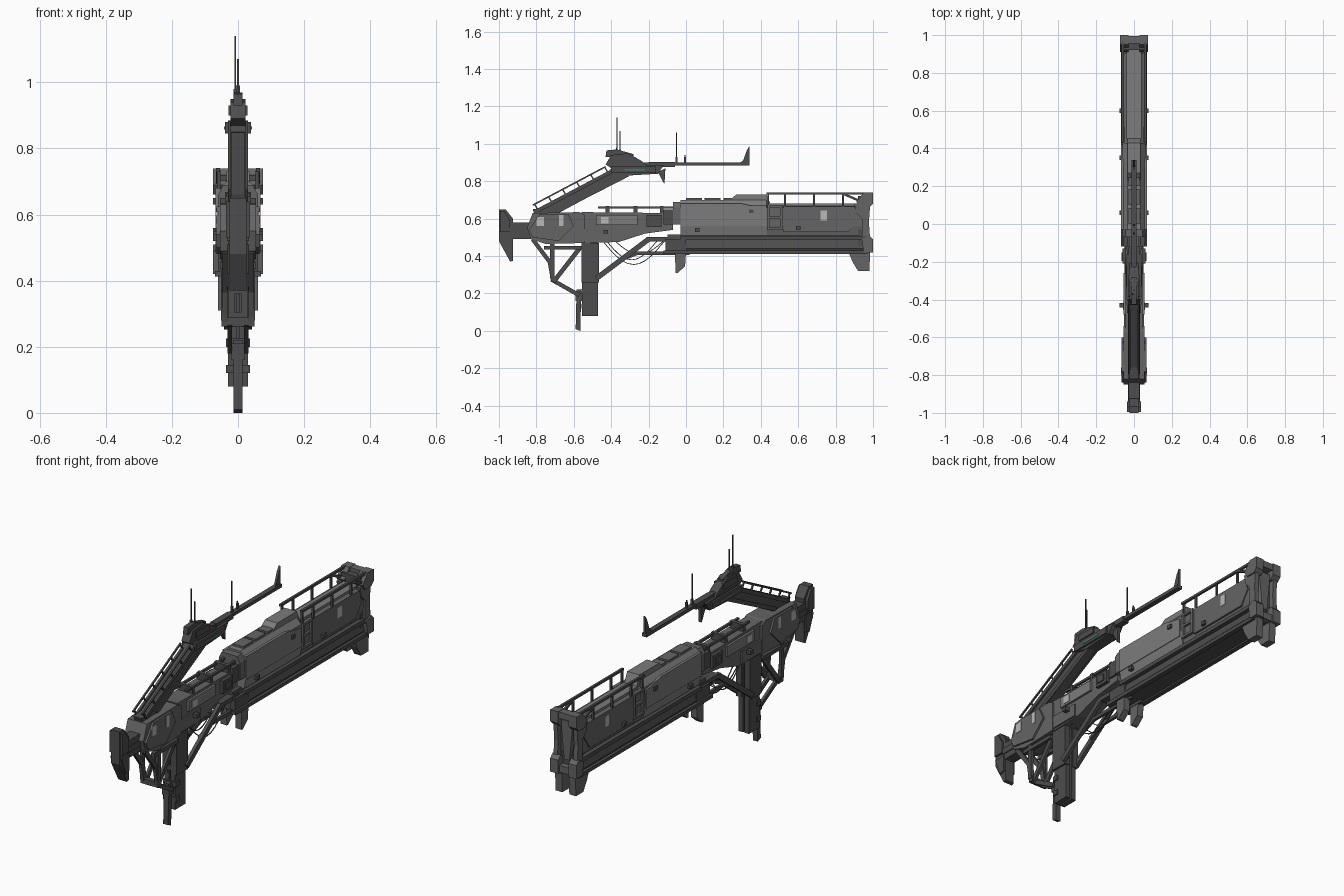
import bpy, bmesh, math
from mathutils import Vector


def paint(name, r, g, b):
    m = bpy.data.materials.new(name)
    m.diffuse_color = (r, g, b, 1)
    return m


DARK = paint("dark_metal", 0.075, 0.075, 0.075)
MID = paint("grey_metal", 0.13, 0.13, 0.13)
HULL = paint("hull_grey", 0.2, 0.2, 0.2)
LIGHT = paint("light_panel", 0.48, 0.48, 0.48)
GLASS = paint("teal_glass", 0.06, 0.2, 0.18)
# name starts that choose a finish; everything else is dark metal
FINISH = [("bridge_window", GLASS), ("aft_panel", LIGHT), ("front_panel", LIGHT), ("middle_panel", LIGHT),
          ("upper_armor", HULL), ("middle_armor", HULL), ("hull_forward", HULL), ("roof_deck", HULL),
          ("roof_plate", MID), ("aft_armor", MID), ("hull_", MID), ("roof_hump", HULL), ("front_", MID),
          ("middle_", MID), ("stern_", MID), ("mid_fin", MID), ("lower_middle", MID), ("hatch", MID)]


def finish(name, bm):
    bmesh.ops.recalc_face_normals(bm, faces=bm.faces)
    me = bpy.data.meshes.new(name)
    bm.to_mesh(me)
    bm.free()
    me.materials.append(next((m for k, m in FINISH if name.startswith(k)), DARK))
    ob = bpy.data.objects.new(name, me)
    bpy.context.collection.objects.link(ob)
    return ob


def prism(name, a, b):
    """Closed solid between two matching outlines."""
    bm = bmesh.new()
    va, vb = [bm.verts.new(p) for p in a], [bm.verts.new(p) for p in b]
    bm.faces.new(va)
    bm.faces.new(vb[::-1])
    n = len(va)
    for i in range(n):
        bm.faces.new((va[i], va[(i + 1) % n], vb[(i + 1) % n], vb[i]))
    return finish(name, bm)


def side(name, x0, x1, pts):
    """Side (y, z) outline extruded across x."""
    return prism(name, [(x0, y, z) for y, z in pts], [(x1, y, z) for y, z in pts])


def section(name, y0, y1, half):
    """Right half of an (x, z) cross-section, mirrored and run along y."""
    pts = half + [(-x, z) for x, z in reversed(half)]
    return prism(name, [(x, y0, z) for x, z in pts], [(x, y1, z) for x, z in pts])


def box(name, x0, x1, y0, y1, z0, z1):
    return side(name, x0, x1, [(y0, z0), (y1, z0), (y1, z1), (y0, z1)])


def beam(name, p, q, w, h=None):
    """Rectangular bar from p to q, w across and h deep."""
    p, q, h = Vector(p), Vector(q), h or w
    d = (q - p).normalized()
    u = Vector((1, 0, 0)) if abs(d.x) < 0.9 else Vector((0, 1, 0))
    v = d.cross(u).normalized()
    u = v.cross(d)
    c = [u * w / 2 * i + v * h / 2 * j for i, j in ((-1, -1), (1, -1), (1, 1), (-1, 1))]
    return prism(name, [p + k for k in c], [q + k for k in c])


def pair(fn, name, x0, x1, *args):
    for s, tag in ((1, "_right"), (-1, "_left")):
        fn(name + tag, s * x0, s * x1, *args)


def pair_beam(name, x, p, q, w, h=None):
    for s, tag in ((1, "_right"), (-1, "_left")):
        beam(name + tag, (s * x, *p), (s * x, *q), w, h)


# main rear hull: chamfered upper body and narrower aft body
section("hull_forward", -0.03, 0.43, [(0.035, 0.70), (0.06, 0.67), (0.065, 0.56), (0.055, 0.51)])
section("hull_aft", 0.43, 0.94, [(0.035, 0.67), (0.055, 0.66), (0.058, 0.56), (0.05, 0.51)])
section("hull_collar", -0.07, -0.03, [(0.045, 0.69), (0.06, 0.66), (0.06, 0.57)])
side("roof_hump", -0.035, 0.035, [(0.22, 0.69), (0.27, 0.73), (0.43, 0.73), (0.46, 0.66)])
box("roof_deck", -0.04, 0.04, 0.45, 0.94, 0.66, 0.68)
for i, y in enumerate((0.0, 0.1, 0.2)):
    box(f"roof_plate_{i}", -0.03, 0.03, y, y + 0.085, 0.69, 0.71)
pair(side, "upper_armor", 0.055, 0.068, [(-0.03, 0.56), (0.42, 0.56), (0.42, 0.655), (0.3, 0.68), (-0.03, 0.68)])
pair(side, "aft_armor", 0.05, 0.063, [(0.52, 0.53), (0.87, 0.53), (0.92, 0.6), (0.9, 0.665), (0.52, 0.665)])
pair(box, "aft_panel", 0.06, 0.065, 0.72, 0.755, 0.59, 0.645)

# side hatch frames
for z in (0.54, 0.60, 0.66):
    pair(box, "hatch_bar", 0.05, 0.068, 0.435, 0.515, z, z + 0.012)
for y in (0.435, 0.503):
    pair(box, "hatch_post", 0.05, 0.068, y, y + 0.012, 0.54, 0.672)

# lower keel with side rails
section("keel", -0.1, 0.96, [(0.04, 0.515), (0.045, 0.49), (0.06, 0.44), (0.05, 0.42)])
pair(box, "keel_upper_rail", 0.045, 0.068, -0.03, 0.97, 0.485, 0.505)
pair(box, "keel_lower_rail", 0.045, 0.07, -0.12, 0.97, 0.412, 0.43)
pair(box, "keel_nose_block", 0.03, 0.06, -0.11, 0.0, 0.43, 0.49)
box("keel_link", -0.035, 0.035, -0.2, -0.08, 0.482, 0.5)

# paired lower fins
pair(side, "mid_fin", 0.025, 0.06, [(-0.06, 0.42), (0.0, 0.42), (-0.005, 0.345), (-0.045, 0.31), (-0.055, 0.31)])
pair(side, "stern_fin", 0.02, 0.058, [(0.87, 0.42), (0.985, 0.42), (0.98, 0.32), (0.92, 0.32), (0.89, 0.37)])

# stern frame
pair(side, "stern_top_corner", 0.03, 0.075,
     [(0.95, 0.74), (1, 0.74), (1, 0.68), (0.98, 0.66), (0.93, 0.66), (0.91, 0.69)])
pair(side, "stern_bottom_corner", 0.03, 0.075,
     [(0.95, 0.42), (1, 0.42), (1, 0.49), (0.98, 0.51), (0.94, 0.49)])
pair(side, "stern_post", 0.045, 0.068, [(0.94, 0.48), (0.985, 0.48), (0.978, 0.58), (0.985, 0.68), (0.9, 0.68), (0.91, 0.63), (0.94, 0.6)])
box("stern_top_bar", -0.075, 0.075, 0.955, 0.995, 0.705, 0.738)
box("stern_bottom_bar", -0.05, 0.05, 0.955, 0.99, 0.425, 0.46)
box("aft_wall", -0.055, 0.055, 0.92, 0.955, 0.44, 0.72)
prism("stern_panel", [(-0.045, 0.95, 0.7), (0.045, 0.95, 0.7), (0.02, 0.95, 0.48), (-0.02, 0.95, 0.48)],
      [(-0.035, 0.972, 0.69), (0.035, 0.972, 0.69), (0.015, 0.972, 0.49), (-0.015, 0.972, 0.49)])

# roof railing
pair_beam("railing", 0.06, (0.43, 0.735), (0.96, 0.735), 0.012)
pair_beam("railing_brace", 0.06, (0.84, 0.733), (0.94, 0.69), 0.012)
for y in (0.44, 0.53, 0.685, 0.84):
    pair_beam("railing_post", 0.058, (y, 0.655), (y, 0.735), 0.01)

# front hull
side("front_hull", -0.055, 0.055, [(-0.85, 0.55), (-0.82, 0.63), (-0.57, 0.635), (-0.54, 0.62), (-0.54, 0.47),
                                   (-0.75, 0.465), (-0.83, 0.49)])
pair(side, "front_armor", 0.05, 0.065, [(-0.84, 0.54), (-0.78, 0.625), (-0.63, 0.625), (-0.6, 0.56), (-0.68, 0.48), (-0.82, 0.5)])
pair(box, "front_panel", 0.06, 0.068, -0.8, -0.76, 0.56, 0.61)
pair(box, "front_panel_rear", 0.05, 0.067, -0.68, -0.655, 0.56, 0.62)
pair(side, "middle_hull", 0.0, 0.045, [(-0.56, 0.47), (-0.36, 0.475), (-0.22, 0.52), (-0.07, 0.54), (-0.07, 0.63), (-0.56, 0.635)])
pair(box, "middle_armor", 0.035, 0.056, -0.48, -0.26, 0.565, 0.62)
pair(box, "middle_panel", 0.05, 0.058, -0.455, -0.415, 0.575, 0.61)
pair(box, "lower_middle_armor", 0.03, 0.053, -0.55, -0.38, 0.48, 0.545)
pair(box, "equipment_box", 0.04, 0.062, -0.21, -0.13, 0.555, 0.62)
pair(box, "equipment_cover", 0.06, 0.067, -0.195, -0.15, 0.57, 0.605)
pair(box, "neck_plate", 0.035, 0.055, -0.12, -0.06, 0.57, 0.65)
pair_beam("deck_pipe", 0.03, (-0.47, 0.66), (-0.06, 0.66), 0.012)
for y in (-0.43, -0.28, -0.14):
    box("pipe_clamp", -0.04, 0.04, y, y + 0.02, 0.625, 0.668)

# small side fittings
for y, z in ((-0.43, 0.53), (0.06, 0.54), (0.35, 0.64), (0.6, 0.55)):
    pair(box, "side_fitting", 0.05, 0.076, y - 0.012, y + 0.012, z - 0.01, z + 0.01)

# nose pod and coupling
side("nose_pod", -0.025, 0.025, [(-1, 0.65), (-0.965, 0.65), (-0.925, 0.6), (-0.925, 0.375), (-0.94, 0.37), (-1, 0.48)])
pair(side, "nose_cheek", 0.02, 0.037, [(-0.995, 0.64), (-0.97, 0.64), (-0.94, 0.59), (-0.94, 0.53), (-0.995, 0.53)])
pair(side, "nose_jaw", 0.015, 0.033, [(-0.995, 0.51), (-0.93, 0.51), (-0.93, 0.43), (-0.96, 0.42)])
box("nose_coupling", -0.028, 0.028, -0.93, -0.82, 0.49, 0.58)
pair(box, "coupling_rail", 0.022, 0.033, -0.94, -0.82, 0.52, 0.55)

# diagonal arm with handrails
side("arm", -0.022, 0.022, [(-0.81, 0.62), (-0.82, 0.65), (-0.76, 0.66), (-0.41, 0.85), (-0.3, 0.87), (-0.29, 0.84), (-0.7, 0.62)])
pair_beam("arm_edge", 0.025, (-0.79, 0.645), (-0.38, 0.862), 0.012, 0.02)
pair_beam("arm_lower_edge", 0.022, (-0.7, 0.635), (-0.31, 0.835), 0.01, 0.02)
pair_beam("arm_handrail", 0.026, (-0.82, 0.672), (-0.43, 0.878), 0.008)
for i in range(6):
    y, z = -0.81 + i * 0.075, 0.677 + i * 0.0396
    pair_beam("arm_handrail_post", 0.026, (y, z), (y + 0.025, z - 0.04), 0.007)

# bridge head
side("bridge_base", -0.03, 0.03, [(-0.42, 0.85), (-0.38, 0.885), (-0.12, 0.885), (-0.15, 0.84), (-0.32, 0.83)])
pair(box, "bridge_collar", 0.02, 0.04, -0.4, -0.16, 0.845, 0.88)
side("bridge_cabin", -0.023, 0.023, [(-0.43, 0.89), (-0.40, 0.94), (-0.31, 0.95), (-0.24, 0.91), (-0.2, 0.88), (-0.4, 0.87)])
side("bridge_cap", -0.013, 0.013, [(-0.43, 0.93), (-0.425, 0.965), (-0.37, 0.97), (-0.28, 0.945), (-0.28, 0.93)])
pair(box, "bridge_pod", 0.015, 0.028, -0.38, -0.27, 0.9, 0.93)
pair(box, "bridge_window", 0.038, 0.042, -0.33, -0.22, 0.858, 0.866)

# forward boom, tip fin and antennas
box("boom", -0.013, 0.013, -0.25, 0.34, 0.883, 0.9)
box("boom_sleeve", -0.017, 0.017, -0.2, -0.06, 0.875, 0.902)
side("boom_tip_fin", -0.006, 0.006, [(0.28, 0.895), (0.305, 0.91), (0.325, 0.965), (0.34, 0.99), (0.34, 0.885)])
side("boom_lower_fin", -0.008, 0.008, [(-0.15, 0.85), (-0.11, 0.87), (-0.115, 0.785), (-0.125, 0.8)])
for y, z0, z1, x in ((-0.37, 0.95, 1.14, -0.008), (-0.352, 0.94, 1.07, 0), (-0.05, 0.9, 1.06, 0), (-0.005, 0.9, 0.94, 0)):
    beam("antenna", (x, y, z0), (x, y, z1), 0.005)
    beam("antenna_foot", (x, y, z0 - 0.01), (x, y, z0 + 0.03), 0.01)

# main leg: twin columns with bands, and the forward foot
pair(box, "leg_column", 0.004, 0.03, -0.555, -0.47, 0.08, 0.48)
box("leg_core", -0.02, 0.02, -0.54, -0.485, 0.1, 0.48)
pair(box, "leg_sleeve", 0.01, 0.04, -0.56, -0.465, 0.26, 0.47)
for z in (0.12, 0.2, 0.28, 0.36, 0.43):
    box("leg_band", -0.037, 0.037, -0.56, -0.53, z, z + 0.025)
side("foot", -0.014, 0.014, [(-0.59, 0.01), (-0.565, 0.0), (-0.56, 0.22), (-0.585, 0.22)])
box("foot_clamp", -0.02, 0.02, -0.59, -0.53, 0.16, 0.21)

# leg struts: name, x, start, end, width, depth
for strut in (("fore_strut", 0.04, (-0.82, 0.49), (-0.73, 0.37), 0.016, 0.022),
              ("fore_strut_lower", 0.04, (-0.73, 0.38), (-0.71, 0.27), 0.018, 0.024),
              ("fore_brace", 0.035, (-0.71, 0.26), (-0.57, 0.44), 0.014, 0.024),
              ("foot_brace", 0.025, (-0.72, 0.275), (-0.57, 0.19), 0.014, 0.022),
              ("fore_drop_post", 0.045, (-0.715, 0.47), (-0.715, 0.28), 0.014, 0.022),
              ("fore_rail", 0.045, (-0.76, 0.445), (-0.56, 0.445), 0.018, 0.02),
              ("rear_strut", 0.04, (-0.48, 0.28), (-0.2, 0.49), 0.018, 0.028),
              ("rear_strut_rail", 0.04, (-0.21, 0.49), (-0.06, 0.49), 0.018, 0.022),
              ("rear_brace", 0.03, (-0.36, 0.375), (-0.26, 0.415), 0.012, 0.018),
              ("rear_brace_rail", 0.03, (-0.27, 0.415), (0.02, 0.415), 0.014, 0.018)):
    pair_beam(*strut)
beam("strut_joint", (-0.05, -0.71, 0.275), (0.05, -0.71, 0.275), 0.026)

# hanging cables
for i, (y0, y1, sag, x) in enumerate(((-0.46, -0.1, 0.145, 0.02), (-0.44, -0.14, 0.12, -0.02), (-0.4, -0.1, 0.09, -0.035))):
    p = [(x, y0 + (y1 - y0) * k / 12, 0.5 - sag * math.sin(math.pi * k / 12)) for k in range(13)]
    for a, b in zip(p, p[1:]):
        beam(f"cable_{i}", a, b, 0.004)
